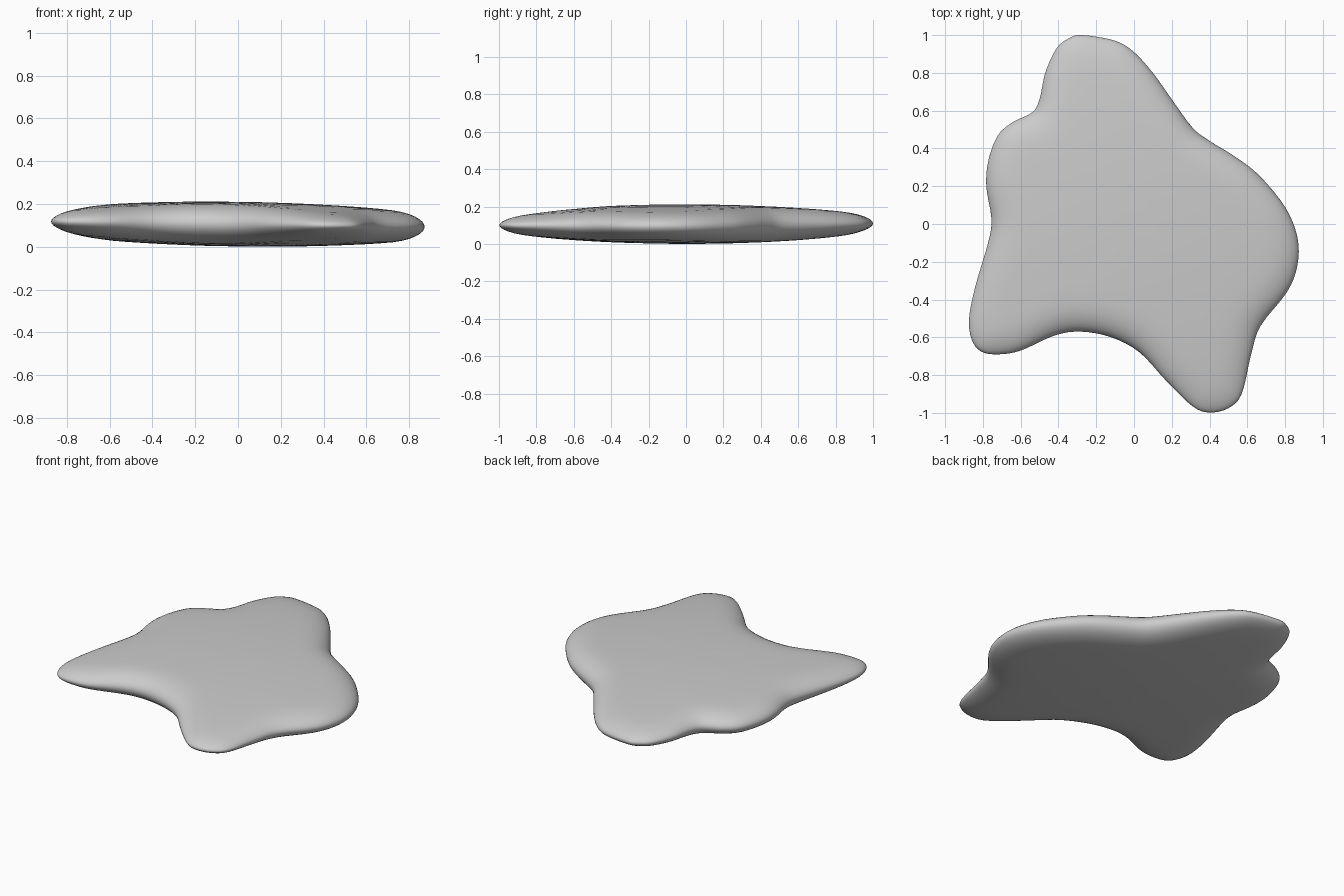
import bpy, bmesh, math
from mathutils import Vector
from mathutils.geometry import intersect_point_line

if "Cube" in bpy.data.objects:
    bpy.data.objects.remove(bpy.data.objects["Cube"])

# Plan outline of the flat stone, clockwise from the top lobe
OUTLINE = [Vector(p) for p in [
    (-.27, 1), (-.1, .97), (0, .91), (.1, .8), (.2, .66), (.31, .51), (.4, .44),
    (.53, .36), (.66, .26), (.8, .09), (.865, -.07), (.865, -.22), (.81, -.36),
    (.67, -.54), (.62, -.69), (.57, -.9), (.5, -.975), (.4, -.998), (.31, -.965),
    (.17, -.83), (.03, -.68), (-.12, -.6), (-.28, -.57), (-.42, -.59), (-.6, -.67),
    (-.72, -.69), (-.81, -.675), (-.86, -.61), (-.873, -.5), (-.84, -.33),
    (-.77, -.09), (-.755, .03), (-.782, .2), (-.77, .34), (-.72, .47), (-.64, .54),
    (-.54, .59), (-.5, .66), (-.47, .8), (-.41, .93), (-.34, .985)]]
RIM = 0.17      # width of the rounded edge
STEPS = 4       # spline samples per outline span


def smooth_loop(pts):
    """Closed Catmull-Rom curve through the points."""
    out, n = [], len(pts)
    for i in range(n):
        a, b, c, d = (pts[(i + k) % n] for k in (-1, 0, 1, 2))
        for s in range(STEPS):
            t = s / STEPS
            out.append(0.5 * (2 * b + (c - a) * t + (2 * a - 5 * b + 4 * c - d) * t * t
                              + (3 * b - a - 3 * c + d) * t ** 3))
    return out


loop = smooth_loop(OUTLINE)
N = len(loop)


def edge_distance(p):
    best = 9
    for i in range(N):
        a, b = loop[i - 1], loop[i]
        ab = b - a
        t = max(0, min(1, (p - a).dot(ab) / ab.length_squared))
        best = min(best, (p - a - ab * t).length)
    return best


def half_height(p):
    """Gentle dome, rounded off elliptically at the rim."""
    dome = 0.105 - 0.055 * p.length_squared
    u = 1 - min(1, edge_distance(p) / RIM)
    return dome * math.sqrt(max(0, 1 - u ** 2.3))


def mid_height(p):
    return 0.107 - 0.014 * p.x


# Stone: concentric rings, mirrored above and below the rim
RINGS = [1, .997, .988, .972, .95, .92, .88, .83, .77, .7, .6, .48, .34, .18]
bm = bmesh.new()
rim = [bm.verts.new((p.x, p.y, mid_height(p))) for p in loop]
for side in (1, -1):
    prev = rim
    for s in RINGS[1:]:
        ring = []
        for p in loop:
            q = p * s
            ring.append(bm.verts.new((q.x, q.y, mid_height(q) + side * half_height(q))))
        for i in range(N):
            bm.faces.new((prev[i - 1], prev[i], ring[i], ring[i - 1]))
        prev = ring
    o = Vector((0, 0))
    tip = bm.verts.new((0, 0, mid_height(o) + side * half_height(o)))
    for i in range(N):
        bm.faces.new((prev[i - 1], prev[i], tip))
bmesh.ops.recalc_face_normals(bm, faces=bm.faces)

# Rest on the ground
low = min(v.co.z for v in bm.verts)
bmesh.ops.translate(bm, verts=bm.verts, vec=(0, 0, -low))
for f in bm.faces:
    f.smooth = True
mesh = bpy.data.meshes.new("flat_stone")
bm.to_mesh(mesh)
bm.free()
stone = bpy.data.objects.new("flat_stone", mesh)
bpy.context.collection.objects.link(stone)

# Soften the ridges between the lobes
soften = stone.modifiers.new("soften", 'SMOOTH')
soften.factor = 0.5
soften.iterations = 3
soften.use_x = soften.use_y = False
